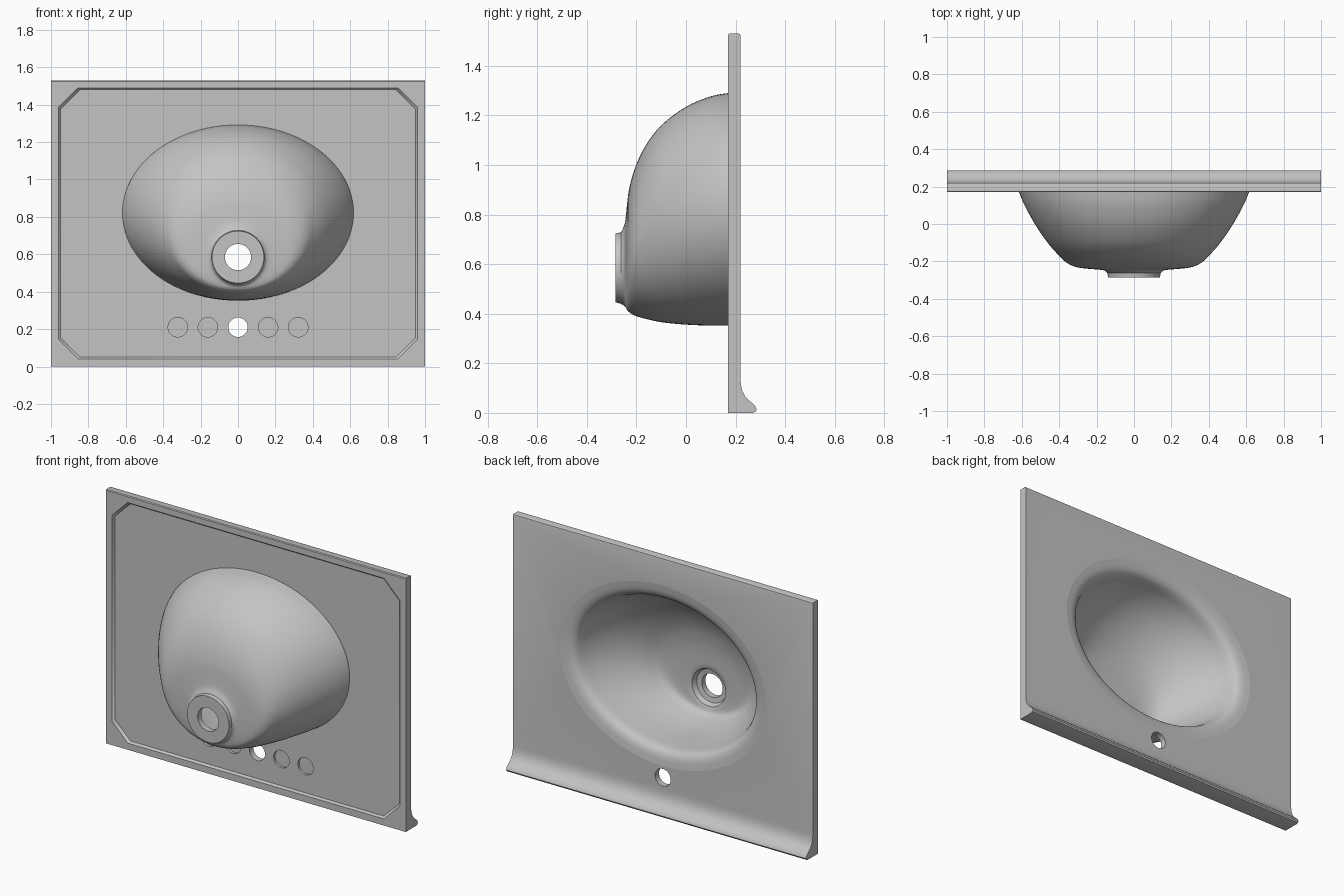
import bpy, bmesh, math
from mathutils import Vector

if "Cube" in bpy.data.objects:
    bpy.data.objects.remove(bpy.data.objects["Cube"])

SEG = 96
FRONT, BACK, PANEL = 0.17, 0.22, 0.183   # plate faces and recessed front panel

grey = bpy.data.materials.new("ceramic grey")
grey.use_nodes = True
colour = (0.55, 0.55, 0.55, 1)
grey.diffuse_color = colour
grey.node_tree.nodes["Principled BSDF"].inputs["Base Color"].default_value = colour


def loft(name, loops, wrap=False):
    """Skin a list of equal loops; cap the ends or wrap last to first."""
    bm = bmesh.new()
    rows = [[bm.verts.new(p) for p in loop] for loop in loops]
    n = len(rows[0])
    pairs = list(zip(rows, rows[1:]))
    if wrap:
        pairs.append((rows[-1], rows[0]))
    else:
        bm.faces.new(rows[0])
        bm.faces.new(rows[-1])
    for a, b in pairs:
        for i in range(n):
            j = (i + 1) % n
            bm.faces.new((a[i], a[j], b[j], b[i]))
    bmesh.ops.recalc_face_normals(bm, faces=bm.faces)
    mesh = bpy.data.meshes.new(name)
    bm.to_mesh(mesh)
    bm.free()
    mesh.materials.append(grey)
    ob = bpy.data.objects.new(name, mesh)
    bpy.context.collection.objects.link(ob)
    return ob


def activate(ob):
    bpy.ops.object.select_all(action='DESELECT')
    ob.select_set(True)
    bpy.context.view_layer.objects.active = ob


def oval(y, rx, top, bottom, x=0, n=SEG):
    mid, rz = (top + bottom) / 2, (top - bottom) / 2
    return [(x + rx * math.cos(2 * math.pi * i / n), y,
             mid + rz * math.sin(2 * math.pi * i / n)) for i in range(n)]


def octagon(y, grow):
    """Panel outline with clipped corners."""
    w, h, c, mid = 0.95 + grow, 0.715 + grow, 0.105, 0.765
    pts = [(w, h - c), (w - c, h), (c - w, h), (-w, h - c),
           (-w, c - h), (c - w, -h), (w - c, -h), (w, c - h)]
    return [(x, y, mid + z) for x, z in pts]


def smooth_rows(rows, steps=4):
    """Catmull-Rom through the ring settings."""
    v = [Vector(r) for r in rows]
    v = [2 * v[0] - v[1]] + v + [2 * v[-1] - v[-2]]
    out = []
    for a, b, c, d in zip(v, v[1:], v[2:], v[3:]):
        for s in range(steps):
            t = s / steps
            out.append(tuple(0.5 * (2 * b + (c - a) * t + (2 * a - 5 * b + 4 * c - d) * t ** 2
                                    + (3 * b - a - 3 * c + d) * t ** 3)))
    return out + [tuple(rows[-1])]


# Counter plate with the flared lip, a side profile swept across the width
side = [(FRONT, 0), (FRONT, 1.525), (0.174, 1.53), (0.212, 1.53), (0.218, 1.527), (BACK, 1.52),
        (BACK, 0.135), (0.222, 0.11), (0.228, 0.087), (0.238, 0.068), (0.252, 0.052),
        (0.27, 0.037), (0.28, 0.026), (0.285, 0.013), (0.28, 0.004), (0.27, 0)]
plate = loft("counter_plate", [[(x, y, z) for y, z in side] for x in (-1, 1)])

# Cutters: recessed panel, bowl opening, tap hole and four shallow knockouts
RIM = (0.69, 1.365, 0.28)
cutters = [loft("panel_cutter", [octagon(0.1, 0.01), octagon(FRONT, 0.01), octagon(PANEL, 0)]),
           loft("bowl_cutter", [oval(0.1, *RIM), oval(0.3, *RIM)])]
for k in range(-2, 3):
    depth = 0.3 if k == 0 else PANEL + 0.015
    cutters.append(loft("hole_cutter", [oval(y, 0.052, 0.262, 0.158, 0.161 * k, 40)
                                        for y in (0.1, depth)]))
for cutter in cutters:
    activate(plate)
    mod = plate.modifiers.new("cut", 'BOOLEAN')
    mod.operation = 'DIFFERENCE'
    mod.solver = 'EXACT'
    mod.object = cutter
    bpy.ops.object.modifier_apply(modifier=mod.name)
    bpy.data.objects.remove(cutter)

# Bowl: rings of (y, half width, top, bottom) from drain to rim
outer = smooth_rows([(-0.262, 0.142, 0.728, 0.440), (-0.247, 0.165, 0.765, 0.430),
                     (-0.239, 0.25, 0.83, 0.417), (-0.230, 0.31, 0.90, 0.407),
                     (-0.207, 0.36, 0.985, 0.393), (-0.165, 0.405, 1.075, 0.380),
                     (-0.1, 0.462, 1.16, 0.366), (0, 0.53, 1.235, 0.356),
                     (0.1, 0.585, 1.277, 0.352), (FRONT, 0.615, 1.29, 0.352),
                     (PANEL, 0.617, 1.292, 0.352)])
inner = smooth_rows([(-0.212, 0.125, 0.71, 0.46), (-0.207, 0.22, 0.80, 0.447),
                     (-0.198, 0.28, 0.87, 0.437), (-0.177, 0.33, 0.955, 0.423),
                     (-0.135, 0.377, 1.045, 0.410), (-0.075, 0.435, 1.13, 0.396),
                     (0.01, 0.503, 1.205, 0.386), (0.1, 0.558, 1.25, 0.380),
                     (0.165, 0.588, 1.268, 0.374), (0.195, 0.607, 1.285, 0.360),
                     (0.212, 0.64, 1.315, 0.330), (BACK,) + RIM])


def drain(y, r):
    return (y, r, 0.585 + r, 0.585 - r)


# Drain seat and through hole link the inside skin to the outside skin
seat = [drain(-0.217, 0.112), drain(-0.245, 0.1), drain(-0.25, 0.07),
        drain(-0.285, 0.07), drain(-0.285, 0.139)]
rings = inner[::-1] + seat + outer + [(PANEL,) + RIM]
bowl = loft("bowl", [oval(*r) for r in rings], wrap=True)

for ob in (plate, bowl):
    activate(ob)
    bpy.ops.object.shade_smooth_by_angle(angle=math.radians(35))
